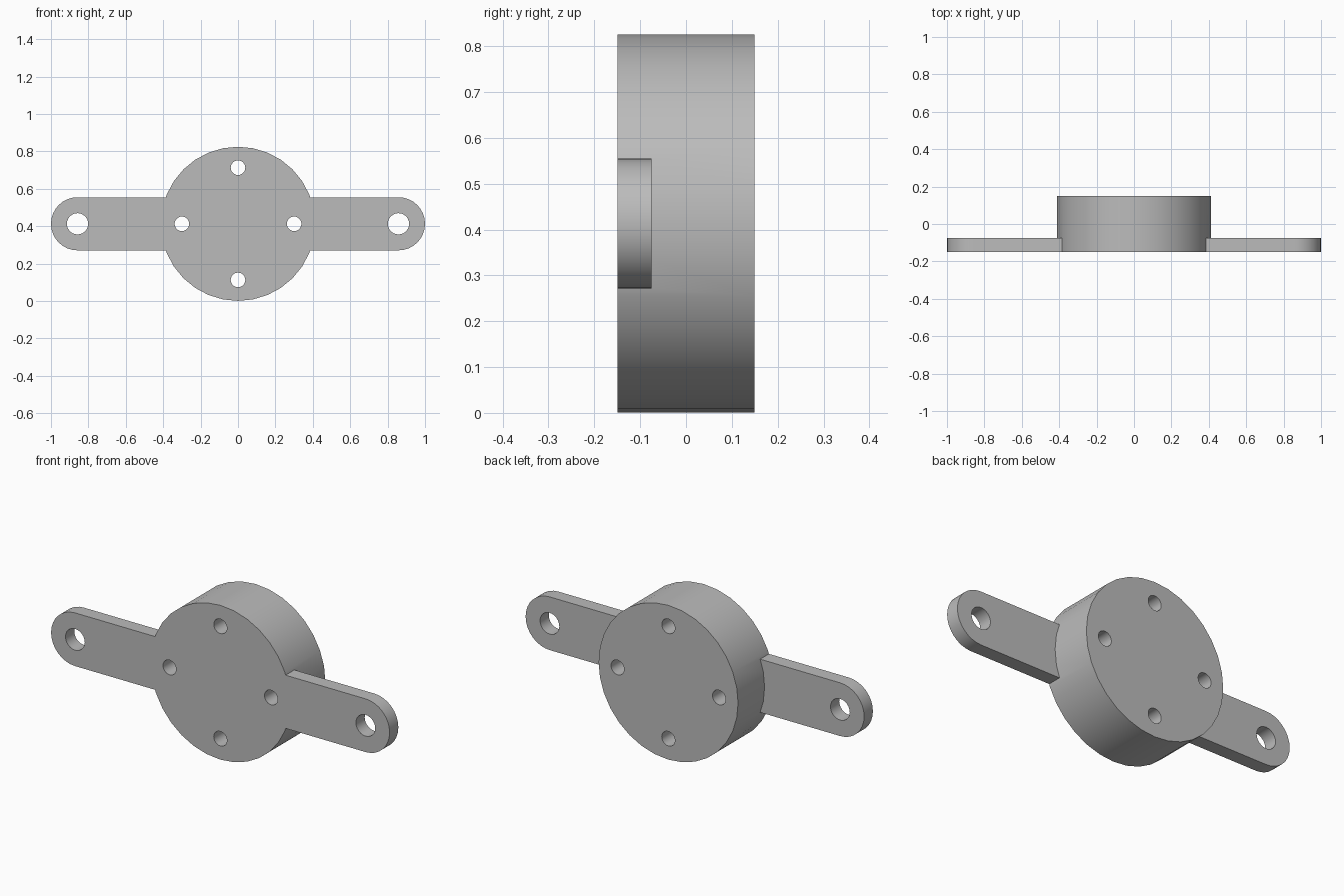
import bpy
import bmesh
from math import cos, sin, pi, radians

default = bpy.data.objects.get("Cube")
if default:
    bpy.data.objects.remove(default, do_unlink=True)

MID_Z = 0.413
FRONT, BACK, BAR_BACK = -0.149, 0.149, -0.075
DISC_R, BAR_R = 0.412, 0.142

grey = bpy.data.materials.new("light grey metal")
grey.use_nodes = True
grey.diffuse_color = (0.5, 0.5, 0.5, 1)
grey.node_tree.nodes["Principled BSDF"].inputs["Base Color"].default_value = (0.5, 0.5, 0.5, 1)


def arc(cx, cz, r, start, end, steps):
    """Points along an arc in the front plane."""
    angles = [start + (end - start) * i / steps for i in range(steps + 1)]
    return [(cx + r * cos(a), cz + r * sin(a)) for a in angles]


def circle(cx, cz, r, sides):
    return arc(cx, cz, r, 0, 2 * pi, sides)[:-1]


def extrude_profile(name, points, y0, y1):
    """Solid made by pushing an outline from y0 to y1."""
    bm = bmesh.new()
    face = bm.faces.new([bm.verts.new((x, y0, z)) for x, z in points])
    result = bmesh.ops.extrude_face_region(bm, geom=[face], use_keep_orig=True)
    moved = [v for v in result["geom"] if isinstance(v, bmesh.types.BMVert)]
    bmesh.ops.translate(bm, verts=moved, vec=(0, y1 - y0, 0))
    bmesh.ops.recalc_face_normals(bm, faces=bm.faces)
    mesh = bpy.data.meshes.new(name)
    bm.to_mesh(mesh)
    bm.free()
    mesh.materials.append(grey)
    obj = bpy.data.objects.new(name, mesh)
    bpy.context.collection.objects.link(obj)
    return obj


def combine(target, other, operation):
    """Apply a boolean and discard the second solid."""
    mod = target.modifiers.new("boolean", 'BOOLEAN')
    mod.operation = operation
    mod.solver = 'EXACT'
    mod.object = other
    bpy.context.view_layer.update()
    graph = bpy.context.evaluated_depsgraph_get()
    mesh = bpy.data.meshes.new_from_object(target.evaluated_get(graph))
    target.modifiers.clear()
    target.data = mesh
    bpy.data.objects.remove(other, do_unlink=True)


# Thick round body
flange = extrude_profile("mounting_flange", circle(0, MID_Z, DISC_R, 32), FRONT, BACK)

# Thin bar with rounded ends, flush with the front
end_x = 1 - BAR_R
outline = (arc(end_x, MID_Z, BAR_R, -pi / 2, pi / 2, 16)
           + arc(-end_x, MID_Z, BAR_R, pi / 2, 3 * pi / 2, 16))
combine(flange, extrude_profile("mounting_bar", outline, FRONT, BAR_BACK), 'UNION')

# Four bolt holes in the body and one in each ear
holes = [(0.3 * cos(i * pi / 2), 0.3 * sin(i * pi / 2), 0.039) for i in range(4)]
holes += [(side * end_x, 0, 0.057) for side in (-1, 1)]
for x, z, r in holes:
    drill = extrude_profile("drill", circle(x, MID_Z + z, r, 24), FRONT - 0.1, BACK + 0.1)
    combine(flange, drill, 'DIFFERENCE')

# Smooth curved walls, sharp rims
flange.data.name = "mounting_flange"
flange.data.polygons.foreach_set("use_smooth", [True] * len(flange.data.polygons))
flange.data.set_sharp_from_angle(angle=radians(30))
